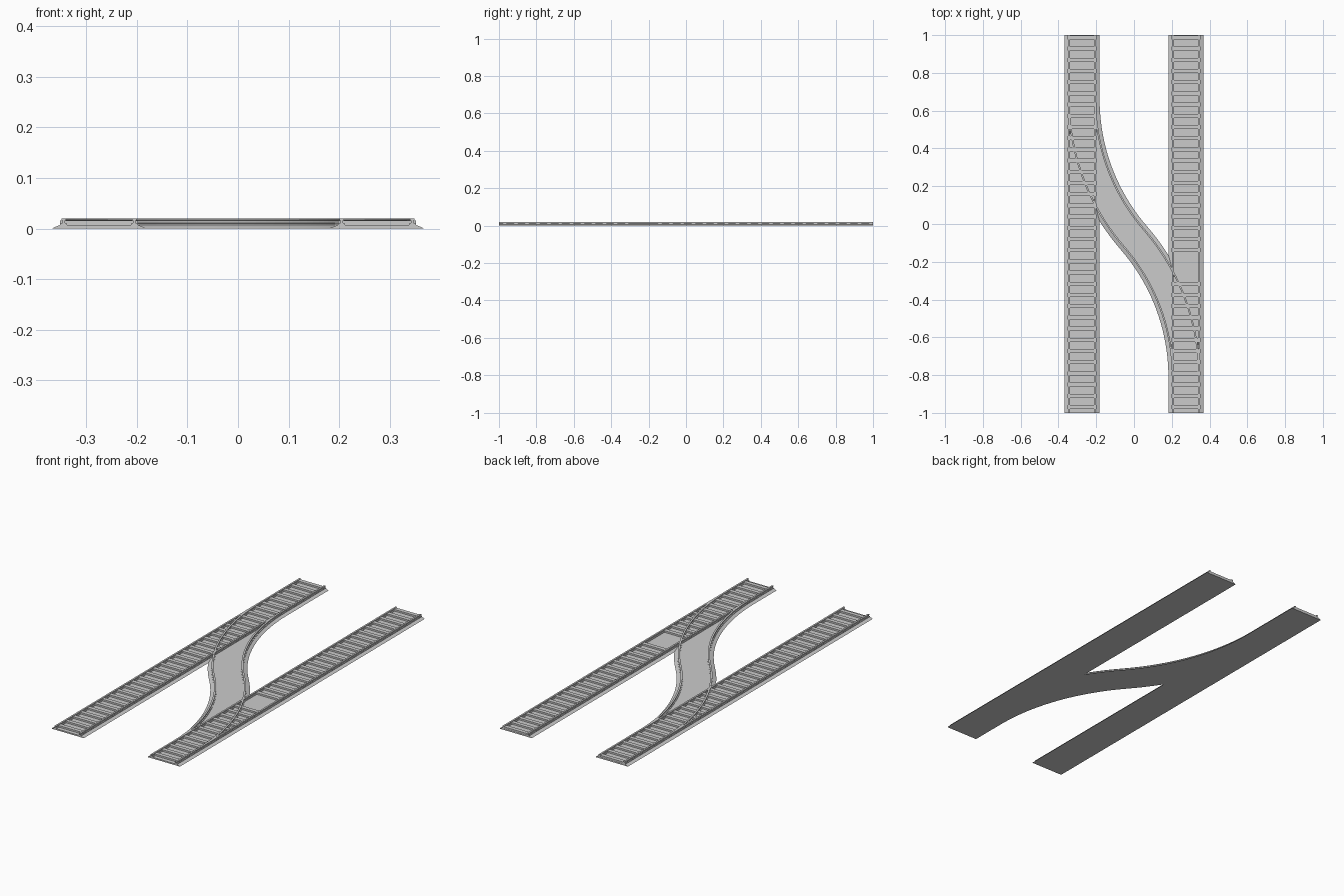
import bpy, bmesh, math

if "Cube" in bpy.data.objects:
    bpy.data.objects.remove(bpy.data.objects["Cube"])

TRACK_X = 0.275      # centre line of each straight track
RAIL_OFF = 0.07      # rail distance from the centre line
MID_Y = -0.075       # middle of the crossover
R, ANGLE = 1.12, math.acos(1 - 0.275 / 1.12)

# cross-sections as (sideways, height)
BED = [(-0.093, 0), (-0.087, 0.003), (-0.077, 0.007), (0.077, 0.007), (0.087, 0.003), (0.093, 0)]
RAIL = [(-0.007, 0.007), (-0.007, 0.0095), (-0.0025, 0.011), (-0.0025, 0.016), (-0.0045, 0.017),
        (-0.0045, 0.0195), (0.0045, 0.0195), (0.0045, 0.017), (0.0025, 0.016), (0.0025, 0.011),
        (0.007, 0.0095), (0.007, 0.007)]


def finish(name, bm):
    bmesh.ops.recalc_face_normals(bm, faces=bm.faces)
    mesh = bpy.data.meshes.new(name)
    bm.to_mesh(mesh)
    bm.free()
    obj = bpy.data.objects.new(name, mesh)
    bpy.context.collection.objects.link(obj)
    return obj


def sweep(name, path, profile, shift=0.0):
    """Sweep a closed profile along a path of (x, y, heading angle from +y)."""
    bm = bmesh.new()
    rings = []
    for x, y, a in path:
        rings.append([bm.verts.new((x + (s + shift) * math.cos(a), y + (s + shift) * math.sin(a), z))
                      for s, z in profile])
    n = len(profile)
    for r0, r1 in zip(rings, rings[1:]):
        for i in range(n):
            j = (i + 1) % n
            bm.faces.new((r0[i], r0[j], r1[j], r1[i]))
    bm.faces.new(rings[0])
    bm.faces.new(rings[-1])
    return finish(name, bm)


def lay(prefix, path):
    """Ballast bed with a pair of rails."""
    sweep(prefix + "_ballast", path, BED)
    for label, side in (("left", -1), ("right", 1)):
        sweep(f"{prefix}_{label}_rail", path, RAIL, side * RAIL_OFF)


def ties(name, x, skip=None):
    """Row of cross ties, leaving out a stretch if asked."""
    bm = bmesh.new()
    for i in range(34):
        y = 0.988 - i * 0.0593
        if skip and skip[0] < y < skip[1]:
            continue
        cube = bmesh.ops.create_cube(bm, size=1)["verts"]
        bmesh.ops.scale(bm, vec=(0.154, 0.021, 0.010), verts=cube)
        bmesh.ops.translate(bm, vec=(x, y, 0.0105), verts=cube)
    finish(name, bm)


# straight tracks
for label, x in (("left_track", -TRACK_X), ("right_track", TRACK_X)):
    lay(label, [(x, -1, 0), (x, 1, 0)])
ties("left_track_ties", -TRACK_X)
ties("right_track_ties", TRACK_X, (-0.31, -0.17))

# S-shaped crossover made from two equal arcs
STEPS = 20
lower = []
for i in range(STEPS + 1):
    a = ANGLE * i / STEPS
    lower.append((TRACK_X - R * (1 - math.cos(a)), MID_Y - R * math.sin(ANGLE) + R * math.sin(a), a))
upper = [(-x, 2 * MID_Y - y, a) for x, y, a in reversed(lower[:-1])]
lay("crossover", lower + upper)
